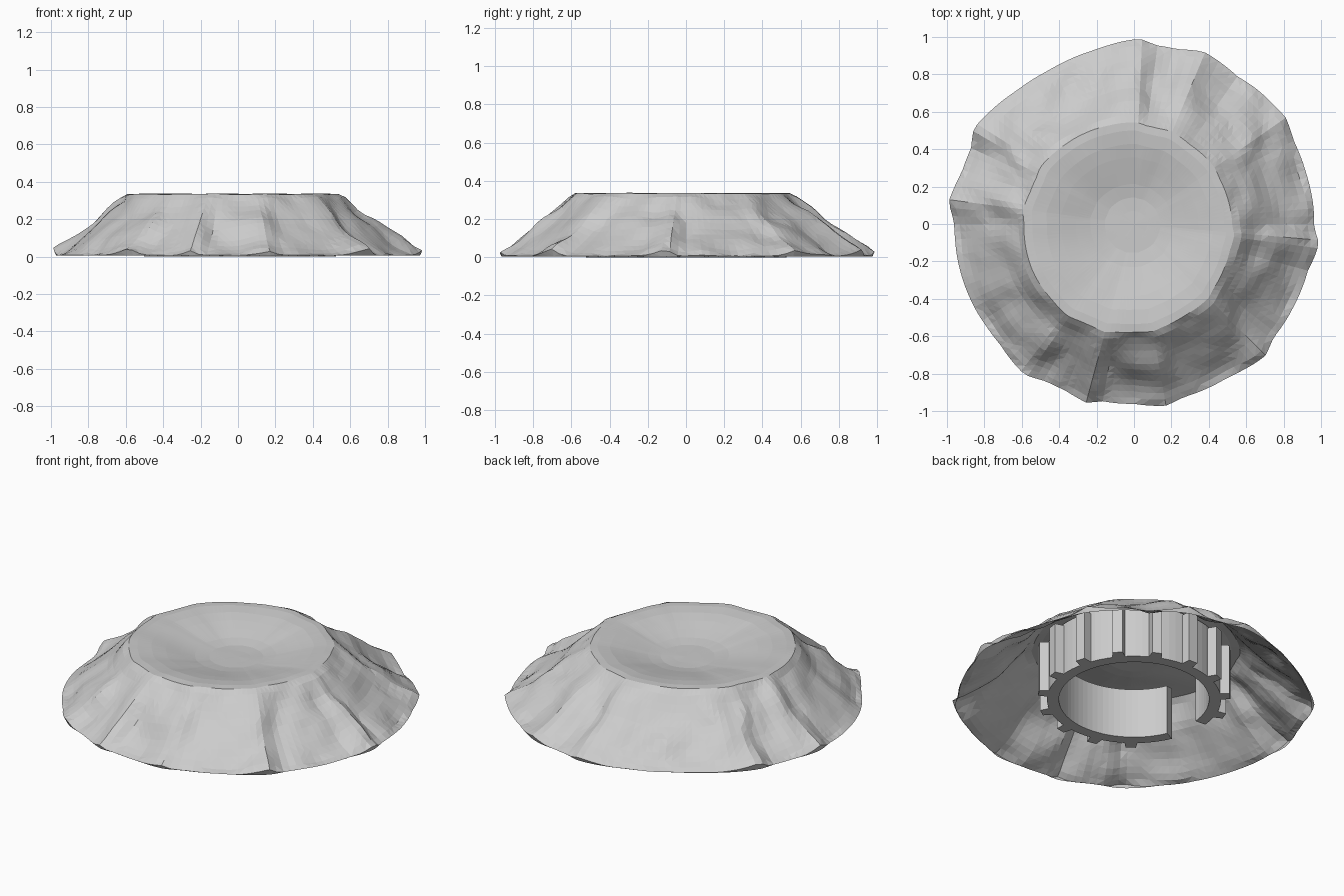
import bpy, bmesh, math
from mathutils import noise, Vector

if "Cube" in bpy.data.objects:
    bpy.data.objects.remove(bpy.data.objects["Cube"])

# Ridges running down the slope: angle, strength, width before, width after (deg)
RIDGES = [(-6, 1, 9, 5), (35, .8, 8, 22), (68, .9, 14, 8), (88, .8, 5, 16),
          (149, 1, 18, 6), (173, 1, 10, 6), (234, 1, 12, 7), (255, .8, 8, 5),
          (280, .7, 10, 6), (315, .9, 14, 6)]


def ridge_lift(a):
    best = 0
    for angle, strength, before, after in RIDGES:
        d = (a - angle + 180) % 360 - 180
        width = before if d < 0 else after
        best = max(best, strength * max(0, 1 - abs(d) / width))
    return best


def make_object(name, bm):
    bmesh.ops.recalc_face_normals(bm, faces=bm.faces)
    me = bpy.data.meshes.new(name)
    bm.to_mesh(me)
    bm.free()
    ob = bpy.data.objects.new(name, me)
    bpy.context.collection.objects.link(ob)
    return ob


def column(a):
    """Radial section (radius, height, roughness) of the shell at angle a."""
    tip = ridge_lift(a)
    c, s = math.cos(math.radians(a)), math.sin(math.radians(a))
    notch = max(0, 1 - abs(a - 120) / 30)
    edge = .962 - .022 * notch + .035 * tip
    rim = .557 - .04 * math.cos(math.radians(a - 35)) + .012 * tip
    pts = []
    for k in range(1, 8):                       # crater bowl with a flat lip
        b = k / 7.6
        f = min(1, max(0, (b - .2) / .75))
        pts.append((rim * b, .267 + .069 * f * f * (3 - 2 * f), .004))
    for k in range(13):                         # outer slope, ridges wander a little
        t = k / 12
        lift = ridge_lift(a + 9 * (1 - t) * noise.noise(Vector((c * 2, s * 2, t * 2.5))))
        if k == 12:
            lift = tip ** 2
        z = .007 + .333 * (1 - t) ** 1.25 + .042 * lift * min(1, t * 1.8)
        if k == 0:
            z -= .006                           # softened rim
        pts.append((rim + (edge - rim) * t, z, .024 if 0 < k < 12 else .006))
    pts.append((edge - .004 - .014 * tip ** 2, .005, 0))  # short lip to the ground
    return pts


# Rocky shell: rings from the crater floor over the rim and down the slope
N = 144
bm = bmesh.new()
centre = bm.verts.new((0, 0, .267))
spokes = []
for i in range(N):
    a = 360 * i / N
    c, s = math.cos(math.radians(a)), math.sin(math.radians(a))
    spoke = []
    for r, z, rough in column(a):
        d = noise.noise(Vector((r * c, r * s, z)) * 6) * rough
        r += d * .5
        spoke.append(bm.verts.new((r * c, r * s, min(.347, max(.005, z + d)))))
    spokes.append(spoke)
for p, q in zip(spokes, spokes[1:] + spokes[:1]):
    bm.faces.new((centre, p[0], q[0]))
    for k in range(len(p) - 1):
        bm.faces.new((p[k], p[k + 1], q[k + 1], q[k]))
bmesh.ops.triangulate(bm, faces=bm.faces)
make_object("rock_shell", bm)

# Support ring under the crater: C-shaped, open on the left side
R_IN, R_OUT, STEPS = .41, .475, 72
START, END = -156, 175
bm = bmesh.new()
sections = []
for i in range(STEPS + 1):
    a = math.radians(START + (END - START) * i / STEPS)
    c, s = math.cos(a), math.sin(a)
    sections.append([bm.verts.new((r * c, r * s, z)) for r, z in
                     ((R_IN, 0), (R_OUT, 0), (R_OUT, .315), (R_IN, .3))])
for p, q in zip(sections, sections[1:]):
    for k in range(4):
        m = (k + 1) % 4
        bm.faces.new((p[k], q[k], q[m], p[m]))
bm.faces.new(sections[0])
bm.faces.new(sections[-1])
make_object("support_ring", bm)

# Tapered ribs around the outside of the ring
bm = bmesh.new()
for k in range(15):
    a = 16 + 24 * k
    if 170 < a < 212:
        continue
    c, s = math.cos(math.radians(a)), math.sin(math.radians(a))
    outline = [(.465, -.036), (.525, -.028), (.525, .028), (.465, .036)]
    low, high = [[bm.verts.new((r * c - w * s, r * s + w * c, z)) for r, w in outline]
                 for z in (0, .305)]
    bm.faces.new(low)
    bm.faces.new(high)
    for n in range(4):
        m = (n + 1) % 4
        bm.faces.new((low[n], low[m], high[m], high[n]))
make_object("ring_ribs", bm)
